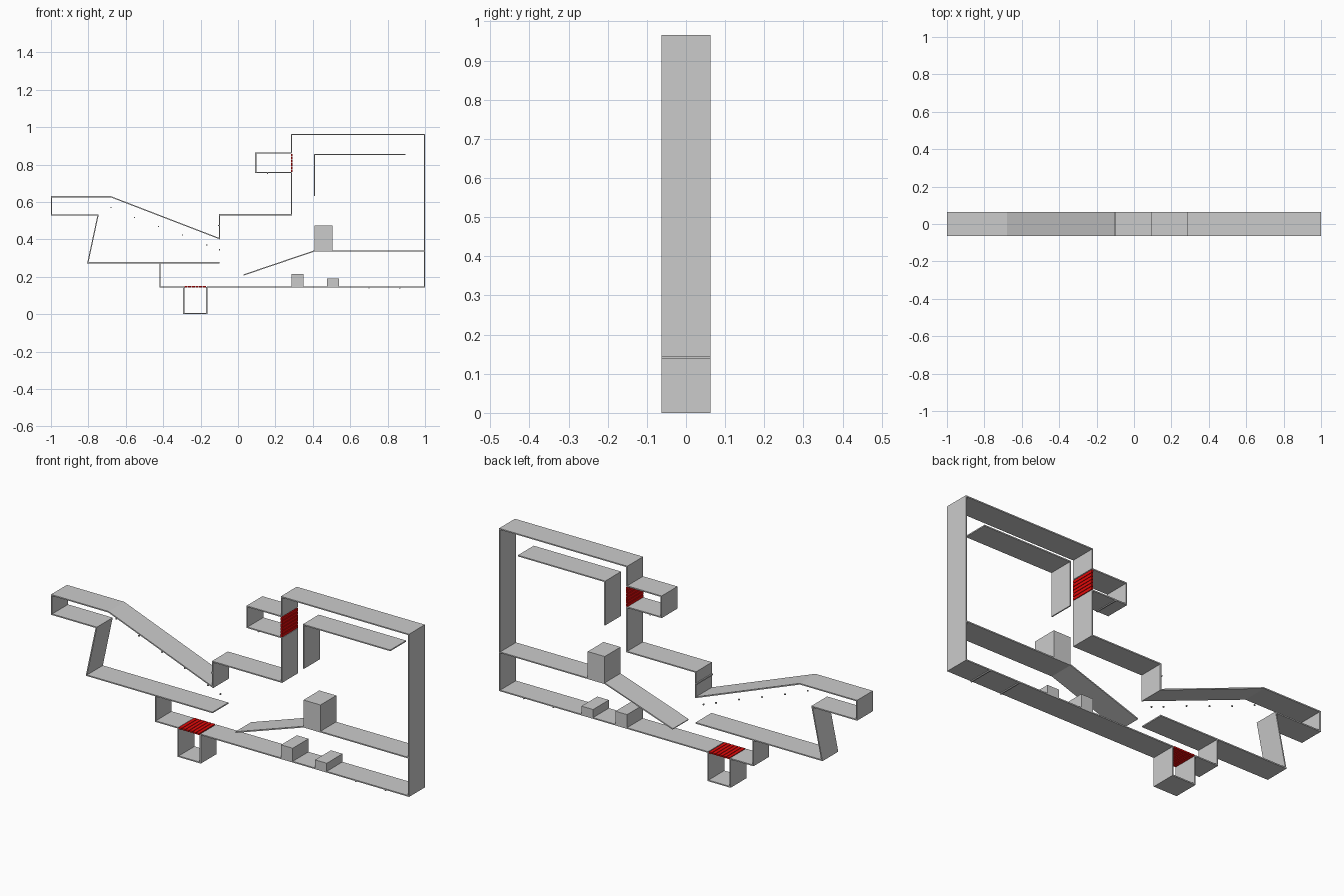
import bpy, bmesh
from mathutils import Vector

if "Cube" in bpy.data.objects:
    bpy.data.objects.remove(bpy.data.objects["Cube"])

D = 0.063   # half depth of the whole set
T = 0.006   # sheet thickness


def material(name, colour):
    m = bpy.data.materials.new(name)
    m.diffuse_color = (*colour, 1)
    m.use_nodes = True
    m.node_tree.nodes["Principled BSDF"].inputs["Base Color"].default_value = m.diffuse_color
    return m


GREY = material("wall grey", (0.6, 0.6, 0.6))
RED = material("grate red", (0.78, 0.003, 0.003))


def finish(bm, name, mat):
    bmesh.ops.recalc_face_normals(bm, faces=bm.faces)
    me = bpy.data.meshes.new(name)
    bm.to_mesh(me)
    bm.free()
    me.materials.append(mat)
    ob = bpy.data.objects.new(name, me)
    bpy.context.collection.objects.link(ob)
    return ob


def ribbon(name, path, mat=GREY):
    """Bent sheet: an x-z path with mitred thickness, extruded along y."""
    p = [Vector(q) for q in path]
    dirs = [(b - a).normalized() for a, b in zip(p, p[1:])]
    norms = [Vector((-d.y, d.x)) for d in dirs]
    bm = bmesh.new()
    rings = []
    for i, q in enumerate(p):
        n0, n1 = norms[max(i - 1, 0)], norms[min(i, len(norms) - 1)]
        off = (n0 + n1) / (1 + n0.dot(n1)) * T / 2
        a, b = q + off, q - off
        rings.append([bm.verts.new((v.x, y, v.y))
                      for v, y in ((a, -D), (a, D), (b, D), (b, -D))])
    for r, s in zip(rings, rings[1:]):
        for k in range(4):
            bm.faces.new((r[k], r[(k + 1) % 4], s[(k + 1) % 4], s[k]))
    bm.faces.new(rings[0])
    bm.faces.new(rings[-1])
    return finish(bm, name, mat)


def box(name, x0, x1, z0, z1, mat=GREY, half=D):
    bm = bmesh.new()
    bmesh.ops.create_cube(bm, size=1)
    for v in bm.verts:
        v.co = ((x0 + x1) / 2 + v.co.x * (x1 - x0), v.co.y * 2 * half,
                (z0 + z1) / 2 + v.co.z * (z1 - z0))
    return finish(bm, name, mat)


# outer shell, open at the two grates
ribbon("right_shell", [(0.287, 0.863), (0.287, 0.962), (0.997, 0.962),
                       (0.997, 0.146), (-0.167, 0.146)])
ribbon("floor_step", [(-0.29, 0.146), (-0.418, 0.146), (-0.418, 0.272)])
ribbon("left_shell", [(-0.098, 0.275), (-0.803, 0.275), (-0.748, 0.531),
                      (-0.997, 0.531), (-0.997, 0.628), (-0.68, 0.628),
                      (-0.098, 0.404), (-0.098, 0.532), (0.287, 0.532),
                      (0.287, 0.757)])

# ducts behind the grates
ribbon("floor_duct", [(-0.29, 0.146), (-0.29, 0.003), (-0.167, 0.003), (-0.167, 0.146)])
ribbon("wall_duct", [(0.287, 0.863), (0.095, 0.863), (0.095, 0.757), (0.287, 0.757)])

# inner platforms
ribbon("ramp_platform", [(0.03, 0.21), (0.41, 0.339), (0.995, 0.339)])
ribbon("upper_shelf", [(0.41, 0.633), (0.41, 0.854), (0.895, 0.854)])

# crates
box("large_crate", 0.41, 0.505, 0.34, 0.475)
box("medium_crate", 0.285, 0.35, 0.146, 0.215)
box("small_crate", 0.475, 0.54, 0.146, 0.19)

# red grate slats
for i in range(6):
    x = -0.287 + i * 0.0197
    box("floor_grate_slat", x, x + 0.0165, 0.142, 0.15, RED)
    z = 0.760 + i * 0.0168
    box("wall_grate_slat", 0.283, 0.291, z, z + 0.014, RED)

# narrow seam strips under the floors and on the short wall
for x in (0.70, 0.865):
    box("floor_strip", x - 0.003, x + 0.003, 0.138, 0.143)
box("duct_strip", 0.154, 0.16, 0.75, 0.754)
box("wall_strip", -0.107, -0.101, 0.472, 0.478)

# tiny marker studs along the slope
for x, z in ((-0.68, 0.57), (-0.553, 0.518), (-0.425, 0.47),
             (-0.296, 0.423), (-0.167, 0.371), (-0.098, 0.345)):
    box("slope_stud", x - 0.003, x + 0.003, z - 0.003, z + 0.003, GREY, 0.003)
